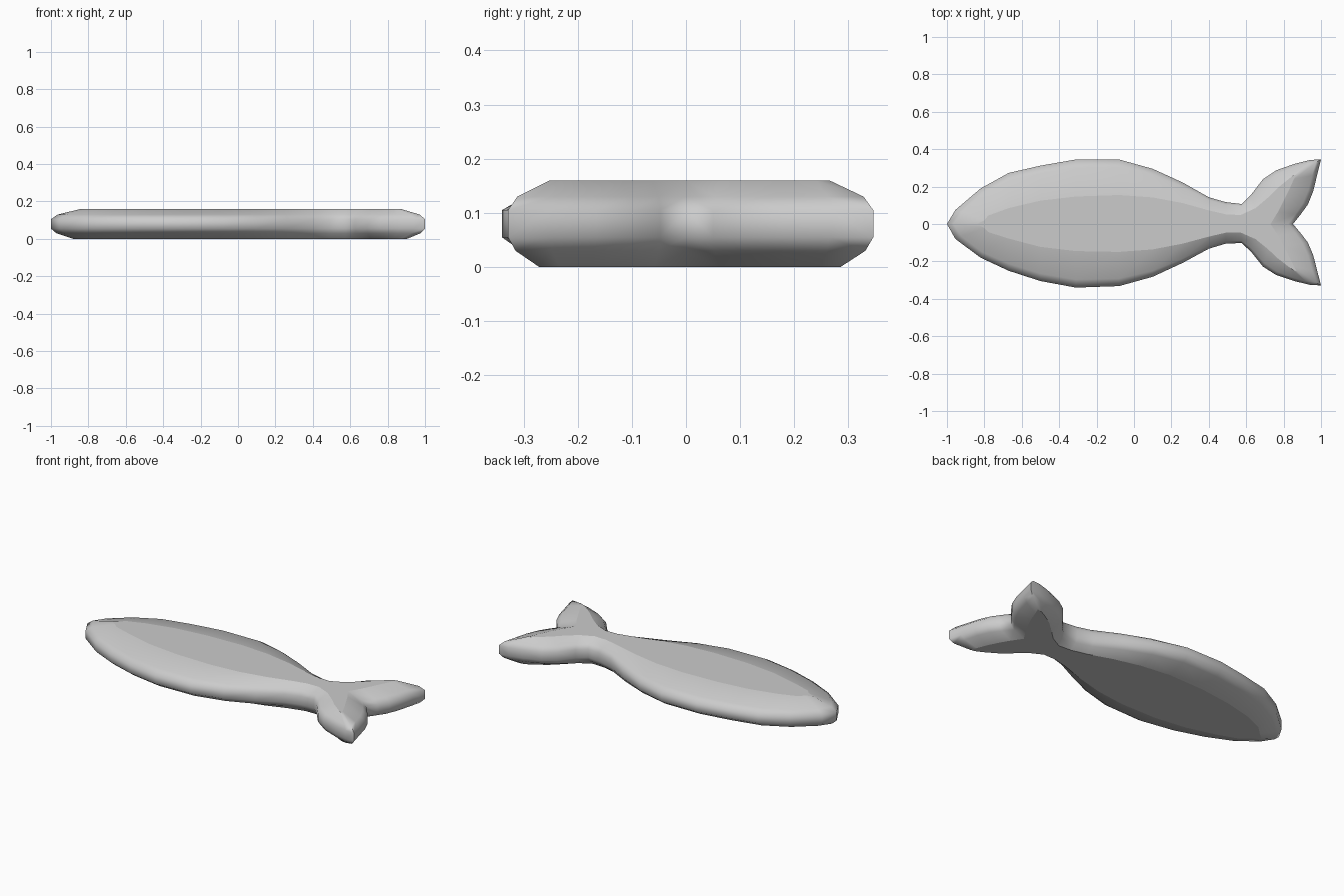
import bpy, bmesh, math
from mathutils import Vector

if "Cube" in bpy.data.objects:
    bpy.data.objects.remove(bpy.data.objects["Cube"])

# Each section runs from the rim to the centre line (or to the inner rim of a tail lobe):
# outer rim, outer edge of the flat top, inner edge of the flat top, inner rim.
sections = [((-1, 0), (-.84, 0), (-.84, 0), (-1, 0))]            # nose

# Body: x, half width on +y, half width on -y, half width of the flat top
body = [(-.955, .075, .08, .02), (-.82, .19, .18, .045), (-.67, .273, .25, .085),
        (-.5, .312, .305, .125), (-.31, .345, .34, .147), (-.08, .345, .332, .155),
        (.1, .295, .282, .142), (.26, .222, .208, .112), (.4, .143, .132, .073),
        (.49, .117, .105, .052)]
lower_width = {}
for x, up, low, flat in body:
    fx = max(x, -.80) if x < -.9 else x + .04 * (x < -.7)
    sections.append(((x, up), (fx, flat), (fx, 0), (fx, 0)))
    lower_width[x] = low / up

# Tail: the neck, then a lobe that leaves the centre line at the notch
sections += [
    ((.575, .107), (.57, .048), (.57, 0), (.57, 0)),
    ((.625, .155), (.65, .085), (.73, 0), (.85, 0)),
    ((.69, .24), (.715, .14), (.77, .065), (.89, .05)),
    ((.76, .287), (.765, .19), (.80, .125), (.93, .105)),
    ((.86, .322), (.82, .235), (.835, .195), (.958, .175)),
    ((.94, .342), (.85, .258), (.855, .24), (.98, .265)),
    ((1, .346), (.87, .265), (.87, .265), (1, .346)),
]


def ring(section):
    """Closed bevelled cross-section through the four plan points."""
    o, fo, fi, i = (Vector((*p, 0)) for p in section)
    half = [(o, fo, 1, .105), (o, fo, .78, .13), (o, fo, 0, .16),
            (i, fi, 0, .16), (i, fi, .78, .13), (i, fi, 1, .105),
            (i, fi, 1, .055), (i, fi, .82, .03), (i, fi, .25, 0),
            (o, fo, .25, 0), (o, fo, .82, .03), (o, fo, 1, .055)]
    return [f.lerp(r, t) + Vector((0, 0, z)) for r, f, t, z in half]


def add_half(bm, side):
    """Skin the sections into one half of the fish."""
    previous = None
    for section in sections:
        scale = 1 if side > 0 else -lower_width.get(section[0][0], .95)
        verts = [bm.verts.new((p.x, p.y * scale, p.z)) for p in ring(section)]
        if previous:
            for k in range(12):
                n = (k + 1) % 12
                quad = [previous[k], verts[k], verts[n], previous[n]]
                # nothing is needed on the centre plane
                if any(abs(v.co.y) > 1e-5 for v in quad):
                    bm.faces.new(quad)
        previous = verts


bm = bmesh.new()
add_half(bm, 1)
add_half(bm, -1)
bmesh.ops.remove_doubles(bm, verts=bm.verts, dist=1e-4)
bmesh.ops.dissolve_degenerate(bm, edges=bm.edges, dist=1e-5)
bmesh.ops.delete(bm, geom=[v for v in bm.verts if not v.link_faces], context='VERTS')
bmesh.ops.recalc_face_normals(bm, faces=bm.faces)
mesh = bpy.data.meshes.new("fish_body")
bm.to_mesh(mesh)
bm.free()

fish = bpy.data.objects.new("fish_body", mesh)
bpy.context.collection.objects.link(fish)
bpy.context.view_layer.objects.active = fish
fish.select_set(True)

# Rounded rim, flat top and bottom
bpy.ops.object.shade_smooth_by_angle(angle=math.radians(66))
for face in mesh.polygons:
    if abs(face.normal.z) > .9995:
        face.use_smooth = False
